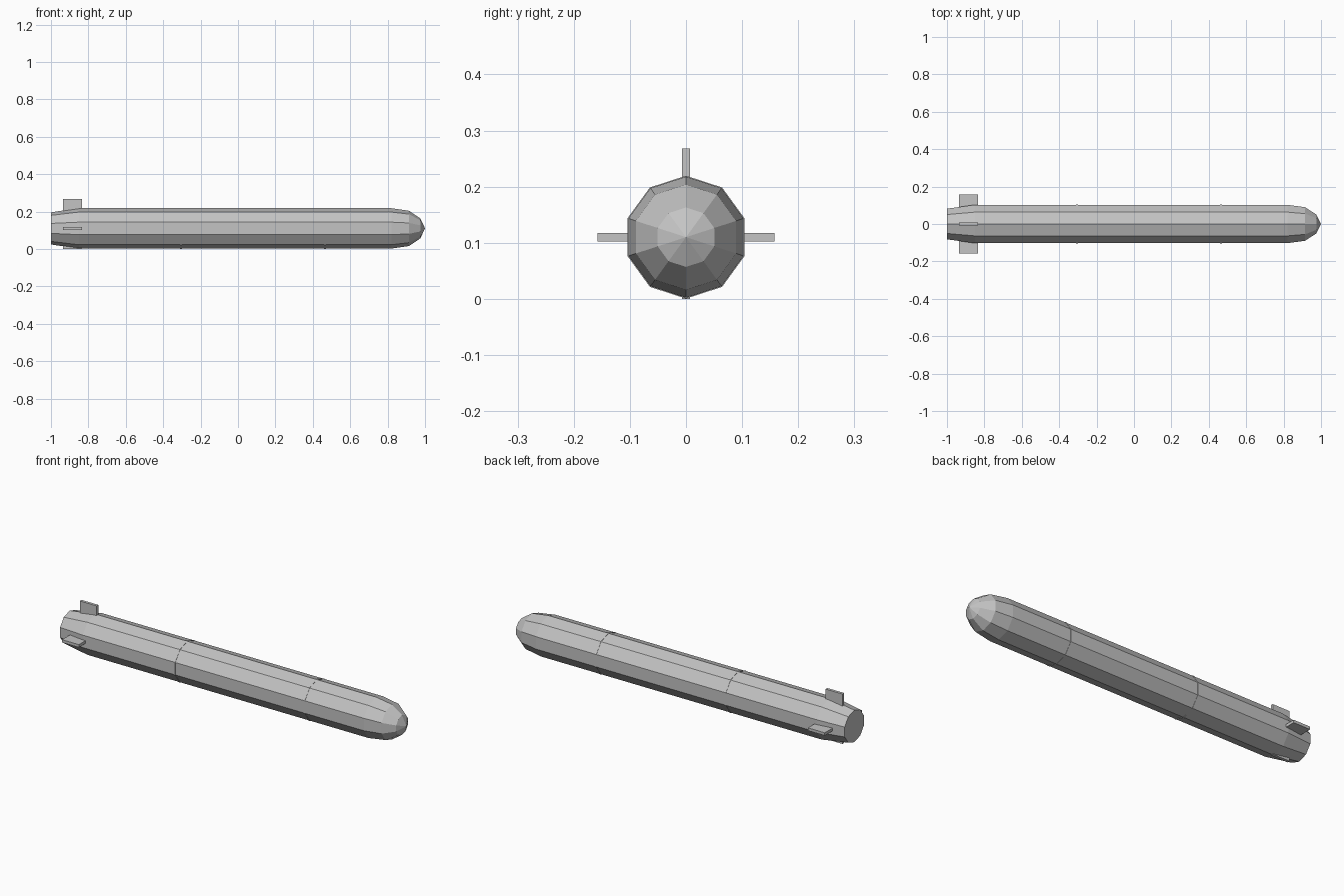
import bpy, bmesh, math

if "Cube" in bpy.data.objects:
    bpy.data.objects.remove(bpy.data.objects["Cube"])

SIDES = 10
CZ = 0.11          # height of the long axis

grey = bpy.data.materials.new("light grey")
grey.diffuse_color = (0.55, 0.55, 0.55, 1)
grey.use_nodes = True
grey.node_tree.nodes["Principled BSDF"].inputs["Base Color"].default_value = grey.diffuse_color


def finish(name, bm):
    bmesh.ops.recalc_face_normals(bm, faces=bm.faces)
    mesh = bpy.data.meshes.new(name)
    bm.to_mesh(mesh)
    bm.free()
    mesh.materials.append(grey)
    obj = bpy.data.objects.new(name, mesh)
    bpy.context.collection.objects.link(obj)
    return obj


def lathe(name, profile):
    """Ten-sided solid along x from (x, radius) pairs; radius 0 is a point."""
    bm = bmesh.new()
    rings = []
    for x, r in profile:
        n = SIDES if r > 0 else 1
        rings.append([bm.verts.new((x, r * math.cos(a), CZ + r * math.sin(a)))
                      for a in (math.pi / 2 + math.tau * i / SIDES for i in range(n))])
    for a, b in zip(rings, rings[1:]):
        for i in range(SIDES):
            j = (i + 1) % SIDES
            if len(b) == 1:
                bm.faces.new((a[i], a[j], b[0]))
            else:
                bm.faces.new((a[i], a[j], b[j], b[i]))
    for ring in (rings[0], rings[-1]):
        if len(ring) > 1:
            bm.faces.new(ring)
    return finish(name, bm)


def box(name, lo, hi):
    bm = bmesh.new()
    bmesh.ops.create_cube(bm, size=1)
    for v in bm.verts:
        v.co = [(l + h) / 2 + c * (h - l) for l, h, c in zip(lo, hi, v.co)]
    return finish(name, bm)


# Hull with tapered tail and faceted nose
lathe("hull", [(-1.0, 0.086), (-0.85, 0.108), (0.82, 0.108),
               (0.915, 0.094), (0.975, 0.053), (1.0, 0)])

# Thin seam bands around the hull
for name, x in (("rear_band", -0.305), ("front_band", 0.465)):
    lathe(name, [(x - 0.005, 0.1095), (x + 0.005, 0.1095)])

# Tail fins: two sides, top, and a short bottom one
X0, X1, T = -0.935, -0.835, 0.0075
for name, s in (("left_fin", 1), ("right_fin", -1)):
    ys = sorted((s * 0.07, s * 0.158))
    box(name, (X0, ys[0], CZ - T), (X1, ys[1], CZ + T))
box("top_fin", (X0, -T, 0.17), (X1, T, 0.268))
box("bottom_fin", (X0, -T, 0.0), (X1, T, 0.05))
